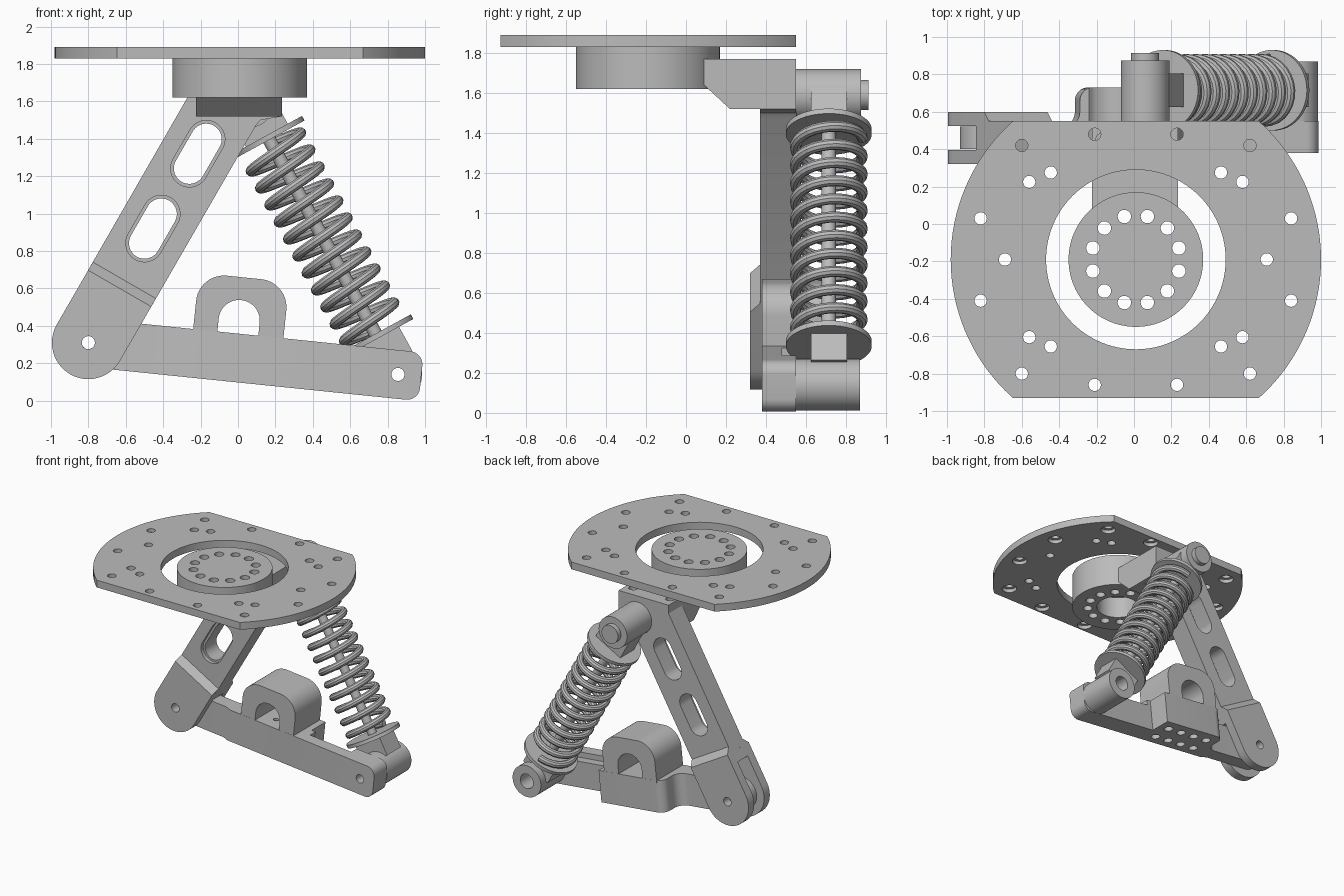
import bpy, bmesh
from math import sin, cos, pi, radians, atan2, hypot
from mathutils import Matrix, Vector

if "Cube" in bpy.data.objects:
    bpy.data.objects.remove(bpy.data.objects["Cube"])

metal = bpy.data.materials.new("machined grey")
metal.use_nodes = True
GREY = (0.5, 0.5, 0.5, 1)
metal.diffuse_color = GREY
metal.node_tree.nodes["Principled BSDF"].inputs["Base Color"].default_value = GREY
parts = []


def arc(cx, cy, r, a0=0, a1=360, n=40):
    """Points on an arc; a full turn leaves out the repeated point."""
    count = n if a1 - a0 == 360 else n + 1
    angles = [radians(a0 + (a1 - a0) * i / n) for i in range(count)]
    return [(cx + r * cos(a), cy + r * sin(a)) for a in angles]


def rounded(u0, u1, v0, v1, radii):
    """Rounded rectangle; radii start at the lower left, anticlockwise."""
    pts = []
    spots = ((u0, v0, 1, 1), (u1, v0, -1, 1), (u1, v1, -1, -1), (u0, v1, 1, -1))
    for i, ((u, v, su, sv), r) in enumerate(zip(spots, radii)):
        pts += arc(u + su * r, v + sv * r, r, 180 + 90 * i, 270 + 90 * i, 12) if r else [(u, v)]
    return pts


def prism(bm, pts, lo, hi, axis="Z"):
    """Extrude a flat outline along one axis."""
    place = {"X": lambda p, d: (d, p[0], p[1]),
             "Y": lambda p, d: (p[0], d, p[1]),
             "Z": lambda p, d: (p[0], p[1], d)}[axis]
    ends = [[bm.verts.new(place(p, d)) for p in pts] for d in (lo, hi)]
    for ring in ends:
        bm.faces.new(ring)
    for i in range(len(pts)):
        j = (i + 1) % len(pts)
        bm.faces.new((ends[0][i], ends[0][j], ends[1][j], ends[1][i]))


def make(name, *prisms, frame=Matrix(), part=True):
    bm = bmesh.new()
    for p in prisms:
        prism(bm, *p)
    bmesh.ops.recalc_face_normals(bm, faces=bm.faces)
    mesh = bpy.data.meshes.new(name)
    bm.to_mesh(mesh)
    bm.free()
    obj = bpy.data.objects.new(name, mesh)
    bpy.context.collection.objects.link(obj)
    obj.matrix_world = frame
    if part:
        mesh.materials.append(metal)
        parts.append(obj)
    return obj


def bake(obj):
    graph = bpy.context.evaluated_depsgraph_get()
    mesh = bpy.data.meshes.new_from_object(obj.evaluated_get(graph))
    obj.modifiers.clear()
    obj.data = mesh


def carve(obj, *prisms, op="DIFFERENCE", frame=None):
    """Boolean an object with prisms given in its own frame."""
    tool = make("cutter", *prisms, frame=frame or obj.matrix_world.copy(), part=False)
    tool.hide_render = True
    mod = obj.modifiers.new("cut", "BOOLEAN")
    mod.operation, mod.object, mod.solver = op, tool, "EXACT"
    bpy.context.view_layer.update()
    bake(obj)
    bpy.data.objects.remove(tool)


def frame_between(a, b):
    """Frame at a (x, z) with its x axis pointing to b."""
    turn = Matrix.Rotation(-atan2(b[1] - a[1], b[0] - a[0]), 4, "Y")
    return Matrix.Translation((a[0], 0, a[1])) @ turn


JOINT, LOW_EYE, TOP_EYE = (-0.80, 0.31), (0.855, 0.14), (0.06, 1.59)
CX, CY = 0.01, -0.19

# Mounting plate: a disc with two flat sides, a big opening and bolt holes
plate = make("mounting_plate", (arc(CX, CY, 0.99, n=128), 1.83, 1.89))
carve(plate, ([(-1.2, -0.93), (1.2, -0.93), (1.2, 0.55), (-1.2, 0.55)], 1.7, 2), op="INTERSECT")
big = [(0.61, 0.61), (0.83, 0.22), (0.22, 0.67)]
small = [(0.57, 0.415), (0.455, 0.465)]
mirror = [(sx, sy) for sx in (-1, 1) for sy in (-1, 1)]
holes = [(CX + sx * x, CY + sy * y) for x, y in big + small for sx, sy in mirror]
holes += [(CX - 0.70, CY), (CX + 0.70, CY)]
carve(plate, (arc(CX, CY, 0.48, n=96), 1.7, 2),
      *[(arc(x, y, 0.033, n=20), 1.7, 2) for x, y in holes])
carve(plate, *[(arc(x, y, 0.058, n=24), 1.7, 1.86) for x, y in holes[:12]])

# Hub with a ring of twelve holes and a blind bore underneath
hub = make("hub", (arc(CX, CY, 0.36, n=96), 1.62, 1.89))
ring = arc(CX, CY, 0.238, 15, 375, 12)
carve(hub, (arc(CX, CY, 0.165, n=48), 1.5, 1.8),
      *[(arc(x, y, 0.036, n=20), 1.5, 2) for x, y in ring])

# Bracket from the hub to the upper arm
bracket = make("hub_bracket", ([(0.08, 1.77), (0.55, 1.77), (0.55, 1.52),
                                (0.22, 1.52), (0.08, 1.65)], -0.225, 0.235, "X"))
carve(bracket, *[(arc(x, 0.45, 0.035, n=20), 1.65, 1.9) for x in (-0.17, 0.17)])

# Upper arm with two long slots
upper = frame_between(JOINT, (JOINT[0] + cos(pi / 3), JOINT[1] + sin(pi / 3)))
arm_side = [(-0.80, 0.70), (-0.631, 0.2125), (0.095, 1.47), (0.12, 1.5), (0.235, 1.52),
            (0.235, 1.7), (-0.225, 1.7)]
arm = make("upper_arm", (arm_side, 0.37, 0.55, "Y"))
to_local = upper.inverted()
slots = []
for x, z in ((-0.215, 1.32), (-0.455, 0.92)):
    p = to_local @ Vector((x, 0, z))
    slots.append((p.x, p.z))


def slot(u, v, r):
    return arc(u - 0.09, v, r, 90, 270, 20) + arc(u + 0.09, v, r, -90, 90, 20)


carve(arm, *[(slot(u, v, 0.083), 0.2, 0.7, "Y") for u, v in slots], frame=upper)
carve(arm, *[(slot(u, v, 0.1), 0.2, 0.40, "Y") for u, v in slots], frame=upper)
# Trim the arm's foot so the fork stays open
carve(arm, ([(-0.5, -0.5), (0.3, -0.5), (0.3, 0.5), (-0.5, 0.5)], 0.2, 0.7, "Y"), frame=upper)

# Fork at the foot of the upper arm
fork_plan = [(-0.2, 0.32), (0.335, 0.32), (0.385, 0.37), (0.385, 0.55), (0.335, 0.60), (-0.2, 0.60),
             (-0.2, 0.525), (0.25, 0.525), (0.25, 0.395), (-0.2, 0.395)]
fork = make("upper_arm_fork", (fork_plan, -0.195, 0.195), frame=upper)
carve(fork, (rounded(-0.195, 0.5, -0.1949, 0.1949, (0.1949, 0, 0, 0.1949)), 0, 1, "Y"),
      op="INTERSECT")
carve(fork, (arc(0, 0, 0.035, n=24), 0, 1, "Y"))

# Lower arm with a tongue, a wide middle block and a rounded end
lower = frame_between(JOINT, LOW_EYE)
L = hypot(LOW_EYE[0] - JOINT[0], LOW_EYE[1] - JOINT[1])
plan = [(-0.2, 0.40), (0.40, 0.40), (0.45, 0.38), (1.9, 0.38), (1.9, 0.55), (1.085, 0.55), (1.085, 0.73)]
plan += arc(0.57, 0.66, 0.07, 90, 180, 8) + arc(0.42, 0.60, 0.08, 0, -90, 8) + [(-0.2, 0.52)]
beam = make("lower_arm", (plan, -0.13, 0.13), frame=lower)
carve(beam, (rounded(-0.13, L + 0.125, -0.1299, 0.1299, (0.1299, 0.07, 0.07, 0.1299)), 0, 1, "Y"),
      op="INTERSECT")
carve(beam, (arc(0, 0, 0.035, n=24), 0, 1, "Y"), (arc(L, 0, 0.035, n=24), 0, 1, "Y"),
      *[(arc(u, y, 0.036, n=20), -0.2, -0.04) for u in (0.6, 0.73, 0.86, 0.99) for y in (0.47, 0.63)],
      (arc(0.79, 0.5, 0.02, n=16), 0.05, 0.2),
      ([(1.12, 0.48), (1.5, 0.48), (1.5, 0.6), (1.12, 0.6)], 0.085, 0.2))

# Arched lug on top of the lower arm
lug = make("arched_lug", (rounded(0.55, 1.035, 0.1, 0.432, (0, 0, 0.15, 0.15)), 0.381, 0.729, "Y"),
           frame=lower)
carve(lug, ([(0.68, 0.05), (0.90, 0.05)] + arc(0.79, 0.2, 0.11, 0, 180, 24), 0, 1, "Y"))

# Shock absorber: eyes, necks, spring seats, rod and coil
shock = frame_between(TOP_EYE, LOW_EYE)
S = hypot(LOW_EYE[0] - TOP_EYE[0], LOW_EYE[1] - TOP_EYE[1])
SY = 0.715
make("shock_top_eye", (arc(0, 0, 0.13, n=48), 0.55, 0.875, "Y"), frame=shock)
make("top_bolt", (arc(0, 0, 0.075, n=40), 0.87, 0.915, "Y"), frame=shock)
low_eye = make("shock_lower_eye", (arc(S, 0, 0.13, n=48), 0.55, 0.87, "Y"), frame=shock)
carve(low_eye, (arc(S, 0, 0.06, n=32), 0, 1, "Y"))
for name, u0, u1 in (("top", 0.03, 0.2), ("lower", 1.43, S - 0.07)):
    neck = rounded(SY - 0.09, SY + 0.09, -0.128, 0.128, (0, 0, 0, 0))
    make(name + "_neck", (neck, u0, u1, "X"), frame=shock)
for name, u in (("top", 0.195), ("lower", 1.405)):
    make(name + "_spring_seat", (arc(SY, 0, 0.215, n=64), u, u + 0.028, "X"), frame=shock)
make("shock_rod", (arc(SY, 0, 0.036, n=28), 0.15, 1.45, "X"), frame=shock)

TURNS, STEPS = 11, 28
curve = bpy.data.curves.new("coil_spring", "CURVE")
curve.dimensions, curve.bevel_depth, curve.bevel_resolution = "3D", 0.028, 3
curve.use_fill_caps = True
path = curve.splines.new("POLY")
path.points.add(TURNS * STEPS)
for i, point in enumerate(path.points):
    a = 2 * pi * i / STEPS
    u = 0.245 + 1.14 * i / (TURNS * STEPS)
    point.co = (u, SY + 0.167 * cos(a), 0.167 * sin(a), 1)
coil = bpy.data.objects.new("coil_spring", curve)
bpy.context.collection.objects.link(coil)
coil.matrix_world = shock
curve.materials.append(metal)
parts.append(coil)

# Smooth round faces, keep machined edges sharp
bpy.ops.object.select_all(action="DESELECT")
for obj in parts:
    obj.select_set(True)
bpy.context.view_layer.objects.active = coil
bpy.ops.object.convert(target="MESH")
bpy.context.view_layer.objects.active = plate
bpy.ops.object.shade_smooth_by_angle(angle=radians(35))
